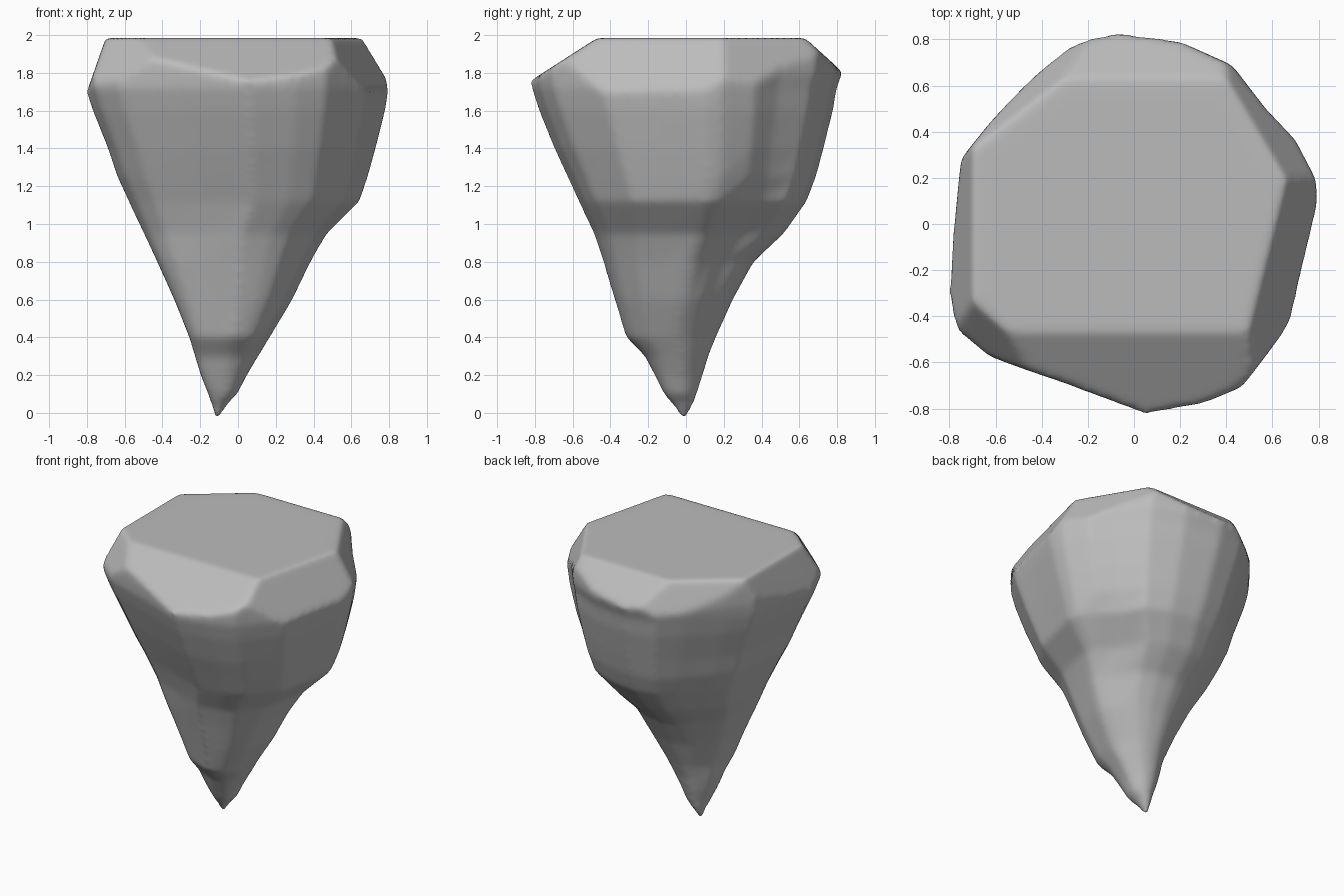
import bpy, bmesh
from math import exp
from mathutils import Vector

cube = bpy.data.objects.get("Cube")
if cube:
    bpy.data.objects.remove(cube)

# Widest outline of the rock, seen from above
RIM = [(.79, .1), (.78, .2), (.69, .38), (.56, .5), (.42, .68), (.2, .78), (-.07, .82),
       (-.28, .77), (-.42, .65), (-.62, .43), (-.74, .28), (-.77, 0), (-.8, -.3),
       (-.75, -.46), (-.62, -.57), (-.3, -.68), (.05, -.82), (.3, -.77), (.46, -.7),
       (.67, -.43), (.72, -.2)]

# Extents by height: z, x min, x max, y min, y max
LEVELS = [(-.02, -.13, -.09, -.03, .01), (.04, -.14, -.06, -.07, .04),
          (.1, -.16, 0, -.12, .06), (.2, -.2, .05, -.17, .09), (.3, -.23, .11, -.22, .12),
          (.4, -.26, .17, -.32, .16), (.6, -.34, .29, -.38, .25), (.8, -.43, .39, -.44, .36),
          (.95, -.5, .48, -.49, .52), (1.12, -.58, .65, -.57, .64),
          (1.25, -.64, .69, -.63, .69), (1.4, -.69, .73, -.7, .73),
          (1.6, -.77, .78, -.78, .78), (1.72, -.81, .8, -.82, .8),
          (1.8, -.81, .8, -.83, .83), (2.1, -.81, .8, -.83, .83)]

# Chamfers around the flat top: point on the plane, outward normal
CUTS = [((0, 0, 1.985), (0, 0, 1)),
        ((0, -.47, 1.985), (0, -.54, .84)),
        ((-.7, 0, 1.985), (-.94, 0, .33)),
        ((-.58, -.44, 1.985), (-.55, -.63, .5)),
        ((.57, -.17, 1.985), (.84, -.21, .5)),
        ((.53, .41, 1.985), (.76, .45, .47)),
        ((0, .63, 1.985), (0, .67, .74)),
        ((-.49, .49, 1.985), (-.56, .73, .4))]


def remap(v, low, high, a, b):
    return a + (v - low) / (high - low) * (b - a)


# Loft the tapering body
bm = bmesh.new()
rings = []
for z, x0, x1, y0, y1 in LEVELS:
    ring = []
    for x, y in RIM:
        # Hollow between the two shoulders on the back left
        hollow = exp(-((z - 1) / .2) ** 2 - ((x - .65) ** 2 + (y - .4) ** 2) / .05)
        co = Vector((remap(x, -.8, .79, x0, x1), remap(y, -.82, .82, y0, y1), z))
        ring.append(bm.verts.new(co * Vector((1, 1, 1)) - hollow * Vector((.06, .04, 0))))
    rings.append(ring)
count = len(RIM)
for low, high in zip(rings, rings[1:]):
    for i in range(count):
        j = (i + 1) % count
        bm.faces.new((low[i], low[j], high[j], high[i]))
bm.faces.new(rings[0][::-1])
bm.faces.new(rings[-1])

# Slice the flat top and its chamfers, capping each cut
for point, normal in CUTS:
    geom = bm.verts[:] + bm.edges[:] + bm.faces[:]
    cut = bmesh.ops.bisect_plane(bm, geom=geom, plane_co=point, plane_no=normal,
                                 clear_outer=True)
    edges = [e for e in cut["geom_cut"] if isinstance(e, bmesh.types.BMEdge)]
    bmesh.ops.holes_fill(bm, edges=edges, sides=0)
bmesh.ops.recalc_face_normals(bm, faces=bm.faces[:])

mesh = bpy.data.meshes.new("rock")
bm.to_mesh(mesh)
bm.free()
rock = bpy.data.objects.new("rock", mesh)
bpy.context.collection.objects.link(rock)

# Stone colour
stone = bpy.data.materials.new("grey stone")
stone.use_nodes = True
colour = (.5, .5, .5, 1)
stone.diffuse_color = colour
stone.node_tree.nodes["Principled BSDF"].inputs["Base Color"].default_value = colour
mesh.materials.append(stone)

# Worn, softened surface
remesh = rock.modifiers.new("even surface", "REMESH")
remesh.mode = "VOXEL"
remesh.voxel_size = .02
remesh.use_smooth_shade = True
smooth = rock.modifiers.new("worn edges", "SMOOTH")
smooth.factor = .5
smooth.iterations = 10
